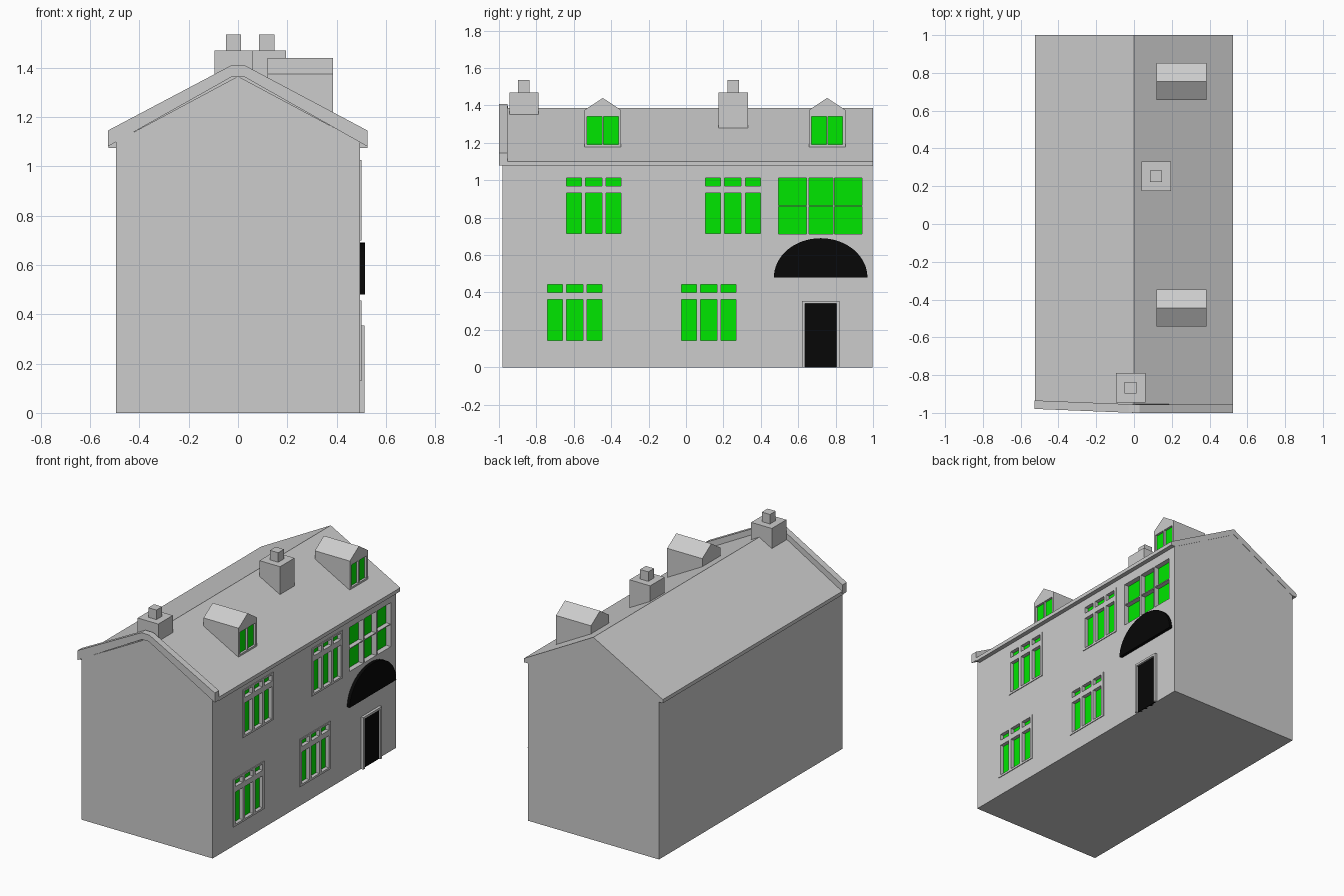
import bpy, bmesh

if "Cube" in bpy.data.objects:
    bpy.data.objects.remove(bpy.data.objects["Cube"])


def material(name, rgb):
    m = bpy.data.materials.new(name)
    m.diffuse_color = (*rgb, 1)
    m.use_nodes = True
    m.node_tree.nodes["Principled BSDF"].inputs["Base Color"].default_value = m.diffuse_color
    return m


GREY = material("stone_grey", (0.604, 0.604, 0.604))
GREEN = material("glass_green", (0.0, 0.8, 0.0))
BLACK = material("door_black", (0.002, 0.002, 0.002))


def finish(name, bm, mat):
    bmesh.ops.recalc_face_normals(bm, faces=bm.faces)
    me = bpy.data.meshes.new(name)
    bm.to_mesh(me)
    bm.free()
    me.materials.append(mat)
    ob = bpy.data.objects.new(name, me)
    bpy.context.collection.objects.link(ob)
    return ob


def prism(name, profile, axis, a, b, mat=GREY):
    """Extrude a 2D profile along x (profile is y,z) or y (profile is x,z)."""
    bm = bmesh.new()
    put = (lambda p, t: (t, p[0], p[1])) if axis == 'x' else (lambda p, t: (p[0], t, p[1]))
    lo = [bm.verts.new(put(p, a)) for p in profile]
    hi = [bm.verts.new(put(p, b)) for p in profile]
    bm.faces.new(lo)
    bm.faces.new(hi)
    n = len(profile)
    for i in range(n):
        j = (i + 1) % n
        bm.faces.new((lo[i], lo[j], hi[j], hi[i]))
    return finish(name, bm, mat)


def boxes(name, items, mat=GREY):
    """One object from a list of (x0, x1, y0, y1, z0, z1) boxes."""
    bm = bmesh.new()
    for x0, x1, y0, y1, z0, z1 in items:
        for v in bmesh.ops.create_cube(bm, size=1)["verts"]:
            v.co = (x1 if v.co.x > 0 else x0, y1 if v.co.y > 0 else y0,
                    z1 if v.co.z > 0 else z0)
    return finish(name, bm, mat)


def cut(ob, cutter):
    mod = ob.modifiers.new("openings", 'BOOLEAN')
    mod.operation = 'DIFFERENCE'
    mod.solver = 'EXACT'
    mod.object = cutter
    cutter.hide_render = True
    cutter.hide_viewport = False
    cutter.display_type = 'WIRE'


def mirrored(half):
    """Complete a right-hand profile that starts and ends off or on x = 0."""
    return half + [(-x, z) for x, z in reversed(half) if x > 0]


WALL = 0.495

# Main body and roof
walls = prism("walls", mirrored([(WALL, 0), (WALL, 1.10), (0, 1.365)]), 'y', -0.98, 0.998)
prism("roof", [(-0.525, 1.075), (-0.525, 1.10), (0, 1.385), (0.525, 1.10), (0.525, 1.075),
               (0.49, 1.075), (0, 1.345), (-0.49, 1.075)], 'y', -0.955, 1.0)

# Raised gable verge, slightly skewed on the left
verge = prism("gable_verge", [(-0.528, 1.145), (-0.03, 1.408), (0.03, 1.408), (0.525, 1.145),
                              (0.525, 1.08), (0.025, 1.363), (-0.025, 1.363), (-0.528, 1.08)],
              'y', -1.0, -0.955)
for v in verge.data.vertices:
    if v.co.x < 0:
        v.co.y -= 0.04 * v.co.x

# Three-light windows: lower panes with small lights above
openings, panes, frames = [], [], []
for y, z in ((-0.66, 0.70), (0.085, 0.70), (-0.76, 0.13), (-0.045, 0.13)):
    frames.append((WALL - 0.01, WALL + 0.005, y, y + 0.332, z, z + 0.325))
    for c0, c1 in ((0.02, 0.10), (0.122, 0.21), (0.232, 0.312)):
        for r0, r1 in ((0.014, 0.233), (0.27, 0.313)):
            openings.append((y + c0, y + c1, z + r0, z + r1))
for o in openings:
    panes.append((WALL - 0.025, WALL - 0.02, *o))
cutters = [(WALL - 0.025, WALL + 0.03, *o) for o in openings]

# Large stair window with thin bars, in a deeper recess
cutters.append((WALL - 0.04, WALL + 0.03, 0.495, 0.942, 0.712, 1.012))
panes.append((WALL - 0.04, WALL - 0.035, 0.495, 0.942, 0.712, 1.012))
bars = [(WALL - 0.036, WALL, 0.645, 0.658, 0.712, 1.012),
        (WALL - 0.036, WALL, 0.785, 0.795, 0.712, 1.012),
        (WALL - 0.036, WALL - 0.004, 0.495, 0.942, 0.860, 0.866)]
boxes("stair_window_bars", bars)

window_frames = boxes("window_frames", frames)
window_cutter = boxes("window_cutter", cutters)
cut(walls, window_cutter)
cut(window_frames, window_cutter)
boxes("window_panes", panes, GREEN)

# Dormers with twin panes
for label, y in (("front", -0.445), ("back", 0.755)):
    dormer = prism(label + "_dormer", [(y - 0.098, 1.178), (y + 0.098, 1.178), (y + 0.098, 1.375),
                                       (y, 1.44), (y - 0.098, 1.375)], 'x', 0.12, 0.385)
    lights = [(y - 0.083, y - 0.005, 1.19, 1.342), (y + 0.005, y + 0.083, 1.19, 1.342)]
    cut(dormer, boxes(label + "_dormer_cutter", [(0.365, 0.42, *l) for l in lights]))
    boxes(label + "_dormer_panes", [(0.365, 0.37, *l) for l in lights], GREEN)

# Chimneys: stack and pot
for label, x, y, base in (("front", -0.018, -0.867, 1.30), ("back", 0.117, 0.253, 1.28)):
    boxes(label + "_chimney", [(x - 0.078, x + 0.078, y - 0.078, y + 0.078, base, 1.47),
                               (x - 0.031, x + 0.031, y - 0.031, y + 0.031, 1.469, 1.535)])

# Door, surround and half-round canopy
boxes("door", [(WALL - 0.01, WALL + 0.006, 0.635, 0.805, 0, 0.34)], BLACK)
boxes("door_surround", [(WALL - 0.01, 0.513, 0.62, 0.635, 0, 0.355),
                        (WALL - 0.01, 0.513, 0.805, 0.82, 0, 0.355),
                        (WALL - 0.01, 0.513, 0.635, 0.805, 0.34, 0.355)])

import math
arc = [(0.72 + 0.25 * math.cos(math.pi * i / 32), 0.48 + 0.21 * math.sin(math.pi * i / 32))
       for i in range(33)]
prism("door_canopy", arc, 'x', WALL - 0.005, 0.516, BLACK)
